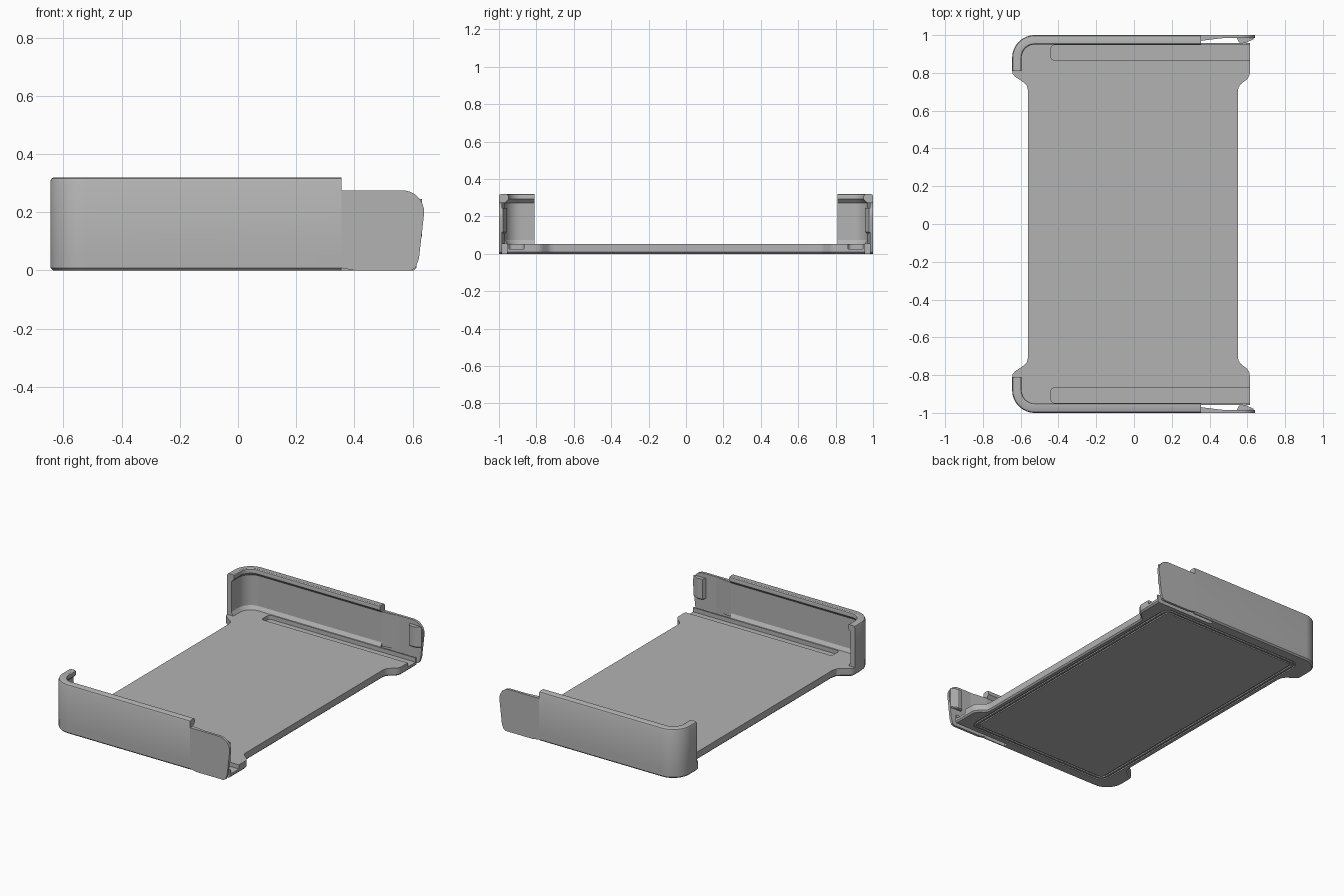
import bpy, bmesh, math
from mathutils import Vector

if "Cube" in bpy.data.objects:
    bpy.data.objects.remove(bpy.data.objects["Cube"])

grey = bpy.data.materials.new("plain grey")
grey.use_nodes = True
grey.diffuse_color = (0.45, 0.45, 0.45, 1)
grey.node_tree.nodes["Principled BSDF"].inputs["Base Color"].default_value = (0.45, 0.45, 0.45, 1)


def finish(bm, name):
    bmesh.ops.recalc_face_normals(bm, faces=bm.faces)
    mesh = bpy.data.meshes.new(name)
    bm.to_mesh(mesh)
    bm.free()
    mesh.materials.append(grey)
    ob = bpy.data.objects.new(name, mesh)
    bpy.context.collection.objects.link(ob)
    return ob


def activate(ob):
    bpy.ops.object.select_all(action='DESELECT')
    ob.select_set(True)
    bpy.context.view_layer.objects.active = ob


def smooth(ob):
    activate(ob)
    bpy.ops.object.shade_smooth_by_angle(angle=math.radians(30))


def mirror_y(ob):
    activate(ob)
    mod = ob.modifiers.new("Mirror", 'MIRROR')
    mod.use_axis = (False, True, False)
    mod.use_clip = False
    bpy.ops.object.modifier_apply(modifier=mod.name)


def prism(name, outline, low, high, upright=False, chamfer=0):
    """Extrude an outline along z, or along y when upright."""
    bm = bmesh.new()
    place = (lambda a, b: (a, low, b)) if upright else (lambda a, b: (a, b, low))
    face = bm.faces.new([bm.verts.new(place(*p)) for p in outline])
    rim = list(face.edges)
    out = bmesh.ops.extrude_face_region(bm, geom=[face], use_keep_orig=True)
    move = Vector((0, high - low, 0)) if upright else Vector((0, 0, high - low))
    bmesh.ops.translate(bm, vec=move, verts=[g for g in out["geom"] if isinstance(g, bmesh.types.BMVert)])
    bmesh.ops.recalc_face_normals(bm, faces=bm.faces)
    if chamfer:
        bmesh.ops.bevel(bm, geom=rim, offset=chamfer, segments=1, affect='EDGES')
    return finish(bm, name)


def arc(cx, cy, r, start, end, steps=10):
    angles = [math.radians(start + (end - start) * i / steps) for i in range(steps + 1)]
    return [(cx + r * math.cos(a), cy + r * math.sin(a)) for a in angles]


def rounded(x0, x1, y0, y1, r):
    return (arc(x1 - r, y1 - r, r, 0, 90, 6) + arc(x0 + r, y1 - r, r, 90, 180, 6)
            + arc(x0 + r, y0 + r, r, 180, 270, 6) + arc(x1 - r, y0 + r, r, 270, 360, 6))


def cut(ob, cutter):
    activate(ob)
    mod = ob.modifiers.new("Cut", 'BOOLEAN')
    mod.operation = 'DIFFERENCE'
    mod.solver = 'EXACT'
    mod.object = cutter
    bpy.ops.object.modifier_apply(modifier=mod.name)
    bpy.data.objects.remove(cutter)


# Base plate with flared ends
half = [(0.55, 0.70), (0.553, 0.722), (0.565, 0.74), (0.597, 0.765), (0.609, 0.782), (0.613, 0.80), (0.613, 1.0)]
half += arc(-0.525, 0.88, 0.12, 90, 180)
half += [(-0.645, 0.81), (-0.642, 0.795), (-0.63, 0.78), (-0.585, 0.75), (-0.567, 0.732), (-0.56, 0.70)]
plate = prism("base_plate", half + [(x, -y) for x, y in reversed(half)], 0, 0.052, chamfer=0.009)

# Long slots, flex gaps and clip clearances at both ends
for s in (1, -1):
    def box(x0, y0, y1, low, r=0.002):
        a, b = sorted((s * y0, s * y1))
        return prism("cutter", rounded(x0, 0.75, a, b, r), low, 0.1)
    cut(plate, box(-0.44, 0.867, 0.947, 0.025, 0.02))
    cut(plate, box(0.2, 0.957, 0.984, -0.1))
    cut(plate, box(0.355, 0.957, 1.1, -0.1))

# Underside groove around a flush panel
cut(plate, prism("cutter", rounded(-0.53, 0.52, -0.93, 0.93, 0.06), -0.1, 0.008))
smooth(plate)
for name, inset, width in (("underside_rim", 0.012, 0.012), ("underside_panel", 0.036, 0)):
    part = prism(name, rounded(-0.53 + inset, 0.52 - inset, -0.93 + inset, 0.93 - inset, 0.06 - inset), 0, 0.01)
    if width:
        i = inset + width
        cut(part, prism("cutter", rounded(-0.53 + i, 0.52 - i, -0.93 + i, 0.93 - i, 0.06 - i), -0.1, 0.1))
    smooth(part)

# End walls: lipped section swept round the corner
section = [(0, 0.052), (0, 0.308), (0.004, 0.316), (0.012, 0.32), (0.042, 0.32), (0.048, 0.316),
           (0.05, 0.308), (0.05, 0.292), (0.03, 0.272), (0.03, 0.075), (0.045, 0.052)]
stations = [((-0.645, 0.81), (1, 0))]
for (x, y), (nx, ny) in zip(arc(-0.525, 0.88, 0.12, 180, 90, 14), arc(0, 0, 1, 180, 90, 14)):
    stations.append(((x, y), (-nx, -ny)))
stations.append(((0.355, 1.0), (0, -1)))
bm = bmesh.new()
rings = [[bm.verts.new((p[0] + n[0] * d, p[1] + n[1] * d, z)) for d, z in section] for p, n in stations]
for a, b in zip(rings, rings[1:]):
    for i in range(len(section)):
        j = (i + 1) % len(section)
        bm.faces.new((a[i], a[j], b[j], b[i]))
bm.faces.new(rings[0])
bm.faces.new(rings[-1])
walls = finish(bm, "end_walls")
mirror_y(walls)
smooth(walls)

# Flexible clip tongues
tongue = [(0.355, 0.275), (0.355, 0.008), (0.40, 0), (0.595, 0), (0.61, 0.008), (0.622, 0.04)]
tongue += arc(0.565, 0.2, 0.075, -10, 90)
clips = prism("clip_tongues", tongue, 0.984, 1.0, upright=True)
mirror_y(clips)
smooth(clips)

# Tapered roots joining the tongues to the walls
roots = prism("clip_roots", [(0.355, 0.97), (0.355, 0.984), (0.47, 0.984)], 0.052, 0.274)
mirror_y(roots)

# Wedge catches on the tongues
catches = prism("clip_catches", [(0.545, 0.984), (0.555, 0.962), (0.59, 0.958), (0.632, 0.978), (0.632, 0.984)],
                0.11, 0.245, chamfer=0.006)
mirror_y(catches)
